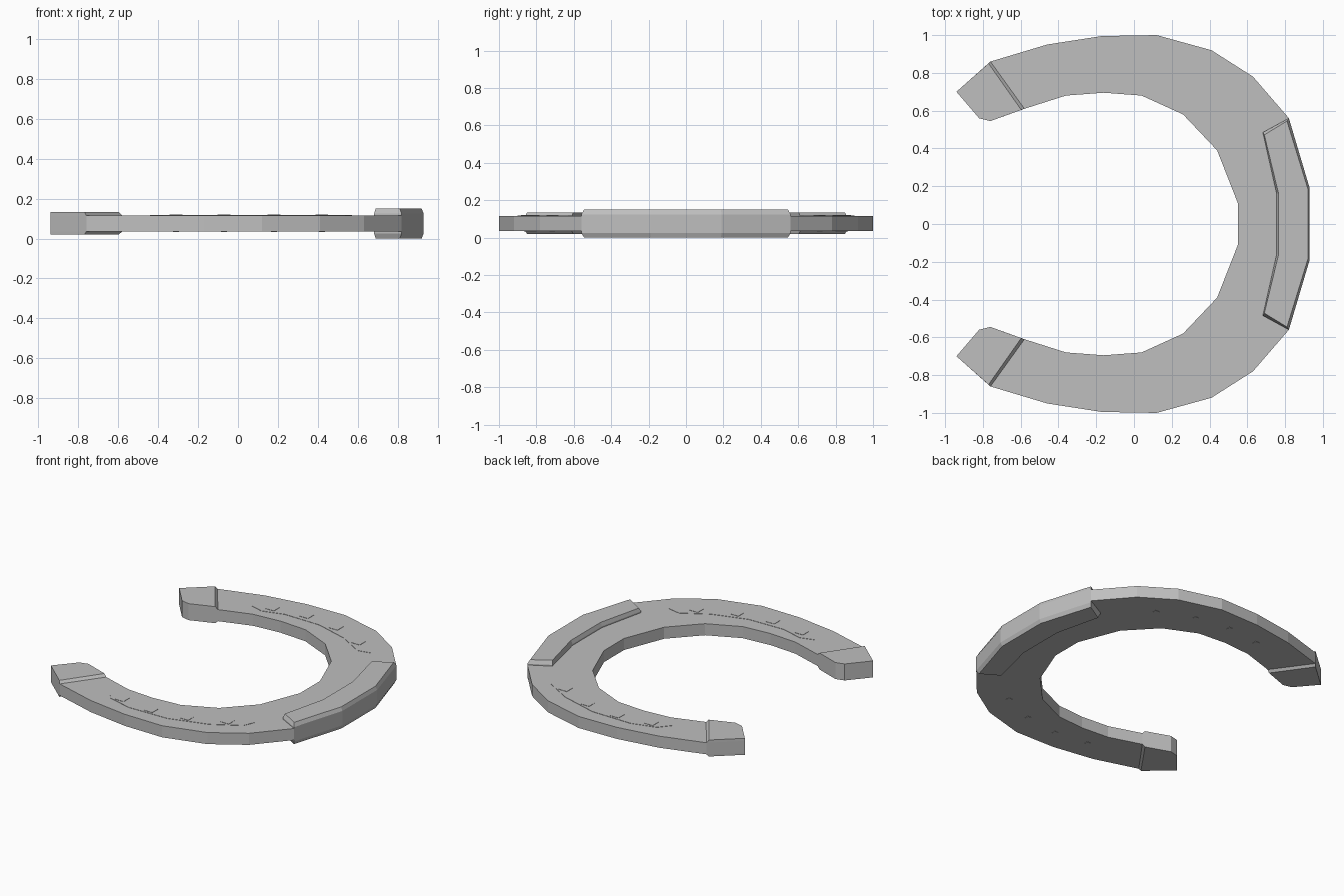
import bpy
import bmesh
from mathutils import Vector

cube = bpy.data.objects.get("Cube")
if cube:
    bpy.data.objects.remove(cube, do_unlink=True)

steel = bpy.data.materials.new("grey_steel")
steel.use_nodes = True
colour = (0.52, 0.52, 0.52, 1)
steel.diffuse_color = colour
steel.node_tree.nodes["Principled BSDF"].inputs["Base Color"].default_value = colour

BOTTOM, TOP = 0.036, 0.116


def loft(name, layers):
    """Closed solid through a stack of (height, outline) layers."""
    bm = bmesh.new()
    rings = [[bm.verts.new((x, y, z)) for x, y in outline] for z, outline in layers]
    bm.faces.new(rings[0])
    bm.faces.new(rings[-1])
    for low, high in zip(rings, rings[1:]):
        n = len(low)
        for i in range(n):
            j = (i + 1) % n
            bm.faces.new((low[i], low[j], high[j], high[i]))
    bmesh.ops.recalc_face_normals(bm, faces=bm.faces)
    mesh = bpy.data.meshes.new(name)
    bm.to_mesh(mesh)
    bm.free()
    mesh.materials.append(steel)
    obj = bpy.data.objects.new(name, mesh)
    bpy.context.collection.objects.link(obj)
    return obj


def mirrored(points):
    """Half outline continued through its reflection in y."""
    return points + [(x, -y) for x, y in reversed(points)]


def flip(points, side):
    return [(x, side * y) for x, y in points]


def ribbon(path, width):
    """Outline of a band with pointed ends around a path."""
    pts = [Vector(p) for p in path]
    left, right = [], []
    for i in range(1, len(pts) - 1):
        d = (pts[i + 1] - pts[i - 1]).normalized()
        side = Vector((-d.y, d.x)) * width / 2
        left.append(tuple(pts[i] + side))
        right.append(tuple(pts[i] - side))
    return [path[0]] + left + [path[-1]] + right[::-1]


# Curved shoe body, from toe around the outside, the heel and back inside
outer = [(0.93, 0.19), (0.82, 0.56), (0.63, 0.78), (0.41, 0.92), (0.12, 1.0),
         (-0.17, 0.995), (-0.46, 0.95), (-0.76, 0.86)]
heel_end = [(-0.94, 0.70), (-0.82, 0.56), (-0.76, 0.545)]
inner = [(-0.58, 0.61), (-0.36, 0.68), (-0.16, 0.695), (0.04, 0.68),
         (0.26, 0.58), (0.44, 0.39), (0.55, 0.11)]
body = mirrored(outer + heel_end + inner)
loft("shoe_body", [(BOTTOM, body), (TOP, body)])

# Raised toe grip above and below
toe_base = mirrored([(0.755, 0.16), (0.682, 0.485), (0.82, 0.56), (0.93, 0.19)])
toe_face = mirrored([(0.765, 0.163), (0.69, 0.472), (0.81, 0.545), (0.92, 0.187)])
loft("toe_grip_top", [(TOP, toe_base), (0.125, toe_base), (0.15, toe_face)])
loft("toe_grip_bottom", [(BOTTOM, toe_base), (0.026, toe_base), (0.0, toe_face)])

# Thickened heels, grooves and nails on both branches
heel_base = [outer[-1]] + heel_end + [inner[0]]
heel_face = [(-0.77, 0.85)] + heel_end + [(-0.597, 0.604)]
groove_path = [(-0.44, 0.775), (-0.36, 0.80), (-0.2, 0.845), (0.08, 0.84),
               (0.33, 0.765), (0.51, 0.66), (0.57, 0.63)]
nails = [(-0.31, 0.82), (-0.07, 0.85), (0.18, 0.815), (0.42, 0.715)]

for label, side in (("left", -1), ("right", 1)):
    base, face = flip(heel_base, side), flip(heel_face, side)
    loft(label + "_heel_top", [(TOP, base), (0.134, face)])
    loft(label + "_heel_bottom", [(BOTTOM, base), (0.02, face)])
    groove = flip(ribbon(groove_path, 0.11), side)
    loft(label + "_nail_band", [(TOP, groove), (TOP + 0.002, groove)])
    for i, (x, y) in enumerate(nails):
        for where, z, rise, r in (("head", TOP, 0.004, 0.032), ("tip", BOTTOM, -0.002, 0.015)):
            square = flip([(x - r, y - r), (x + r, y - r), (x + r, y + r), (x - r, y + r)], side)
            loft(f"{label}_nail_{where}_{i + 1}", [(z, square), (z + rise, square)])
